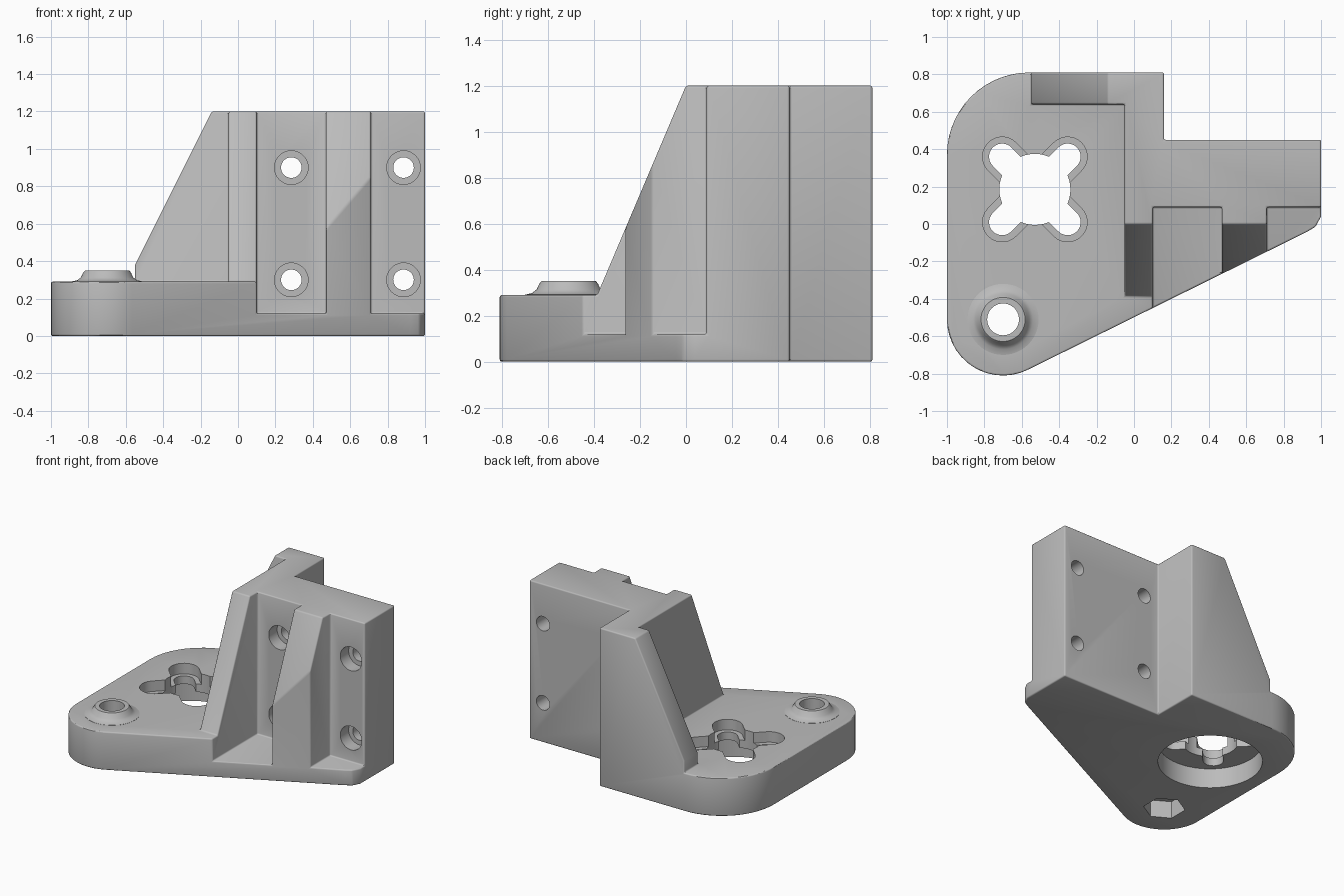
import bpy, bmesh
from math import cos, sin, pi, radians
from mathutils import Matrix, Vector

old = bpy.data.objects.get("Cube")
if old:
    bpy.data.objects.remove(old, do_unlink=True)

grey = bpy.data.materials.new("mid grey")
grey.use_nodes = True
colour = (0.5, 0.5, 0.5, 1)
grey.diffuse_color = colour
grey.node_tree.nodes["Principled BSDF"].inputs["Base Color"].default_value = colour


def arc(cx, cy, r, start, end, n=14):
    return [(cx + r * cos(radians(start + (end - start) * i / n)),
             cy + r * sin(radians(start + (end - start) * i / n))) for i in range(n + 1)]


def prism(name, points, lo, hi, axis="Z"):
    """Extrude a 2D outline along an axis."""
    place = {"X": lambda a, b, h: (h, a, b),
             "Y": lambda a, b, h: (a, h, b),
             "Z": lambda a, b, h: (a, b, h)}[axis]
    bm = bmesh.new()
    face = bm.faces.new([bm.verts.new(place(a, b, lo)) for a, b in points])
    ext = bmesh.ops.extrude_face_region(bm, geom=[face])["geom"]
    bmesh.ops.translate(bm, vec=Vector(place(0, 0, hi - lo)),
                        verts=[v for v in ext if isinstance(v, bmesh.types.BMVert)])
    bmesh.ops.recalc_face_normals(bm, faces=bm.faces)
    return finish(name, bm)


def lathe(name, profile, cx, cy, n=48):
    bm = bmesh.new()
    vs = [bm.verts.new((cx + r, cy, z)) for r, z in profile]
    edges = [bm.edges.new(p) for p in zip(vs, vs[1:])]
    bmesh.ops.spin(bm, geom=vs + edges, cent=(cx, cy, 0), axis=(0, 0, 1),
                   angle=2 * pi, steps=n, use_duplicate=False)
    bmesh.ops.remove_doubles(bm, verts=bm.verts, dist=0.0005)
    bmesh.ops.recalc_face_normals(bm, faces=bm.faces)
    return finish(name, bm)


def finish(name, bm):
    mesh = bpy.data.meshes.new(name)
    bm.to_mesh(mesh)
    bm.free()
    mesh.materials.append(grey)
    ob = bpy.data.objects.new(name, mesh)
    bpy.context.collection.objects.link(ob)
    return ob


def box(name, x0, x1, y0, y1, z0, z1):
    return prism(name, [(x0, y0), (x1, y0), (x1, y1), (x0, y1)], z0, z1)


def disc(name, cx, cy, r, lo, hi, axis="Z", n=40):
    return prism(name, arc(cx, cy, r, 0, 360, n)[:-1], lo, hi, axis)


helpers = []


def combine(target, tool, operation="DIFFERENCE"):
    m = target.modifiers.new(tool.name, "BOOLEAN")
    m.operation, m.solver, m.object = operation, "EXACT", tool
    tool.hide_render = True
    helpers.append(tool)


# Full-height block with the plan outline of the bracket
outline = (arc(-0.7, -0.51, 0.3, 180, 296.6) +
           [(0.925, -0.042), (0.97, -0.015), (1, 0.04), (1, 0.45), (0.16, 0.45), (0.16, 0.81)] +
           arc(-0.56, 0.37, 0.44, 90, 180))
body = prism("bracket_body", outline, 0, 1.2)

# Carve the open plate, the sloped ribs and the screw pockets
plate_z, floor_z = 0.29, 0.12
combine(body, box("plate_space", -2, -0.05, -2, 0.64, plate_z, 2))
combine(body, prism("front_slope", [(0, 1.2), (-0.386, plate_z), (-2, plate_z),
                                    (-2, 2), (0.339, 2)], -2, 2, "X"))
combine(body, prism("back_slope", [(-0.14, 1.2), (-0.55, 0.38), (-0.55, plate_z),
                                   (-2, plate_z), (-2, 2), (0.26, 2)], -2, 2, "Y"))
for x0, x1 in ((0.1, 0.47), (0.71, 2)):
    combine(body, box("screw_pocket", x0, x1, -2, 0.09, floor_z, 2))

# Clean up flat areas, then round every edge
flat = body.modifiers.new("flat", "DECIMATE")
flat.decimate_type, flat.angle_limit = "DISSOLVE", radians(1)
rounding = body.modifiers.new("rounding", "BEVEL")
rounding.width, rounding.segments = 0.02, 3
rounding.limit_method, rounding.angle_limit = "ANGLE", radians(30)

# Flared boss with a bore and a nut pocket underneath
bx, by = -0.7, -0.51
combine(body, lathe("boss", [(0, 0.2), (0.19, 0.2), (0.19, 0.291), (0.16, 0.298), (0.14, 0.313),
                             (0.127, 0.34), (0.118, 0.35), (0, 0.35)], bx, by), "UNION")
combine(body, disc("boss_bore", bx, by, 0.085, -1, 1))
nut = prism("nut_pocket", arc(bx, by, 0.145, 30, 390, 6)[:-1], -1, 0.13)
combine(body, nut)

# Motor seat: round recess below, centre hole and crossed stepped slots
mx, my = -0.53, 0.185
combine(body, disc("motor_recess", mx, my, 0.36, -1, 0.15, n=64))
combine(body, disc("motor_hole", mx, my, 0.19, -1, 1, n=48))
reach = 0.175 * 2 ** 0.5
for turn in (45, 135):
    for r, lo in ((0.105, 0.21), (0.07, -1)):
        capsule = arc(reach, 0, r, -90, 90) + arc(-reach, 0, r, 90, 270)
        slot = prism("slot", capsule, lo, 1)
        slot.data.transform(Matrix.Translation((mx, my, 0)) @ Matrix.Rotation(radians(turn), 4, "Z"))
        combine(body, slot)

# Counterbored screw holes through the upright wall
for x in (0.285, 0.885):
    for z in (0.3, 0.9):
        combine(body, disc("screw_hole", x, z, 0.055, -1, 1, "Y"))
        combine(body, disc("screw_counterbore", x, z, 0.09, -1, 0.19, "Y"))

# Bake the modifiers, drop the helpers and shade
bpy.ops.object.select_all(action="DESELECT")
body.select_set(True)
bpy.context.view_layer.objects.active = body
bpy.ops.object.convert(target="MESH")
for ob in helpers:
    bpy.data.objects.remove(ob, do_unlink=True)
bpy.ops.object.shade_smooth_by_angle(angle=radians(30))
